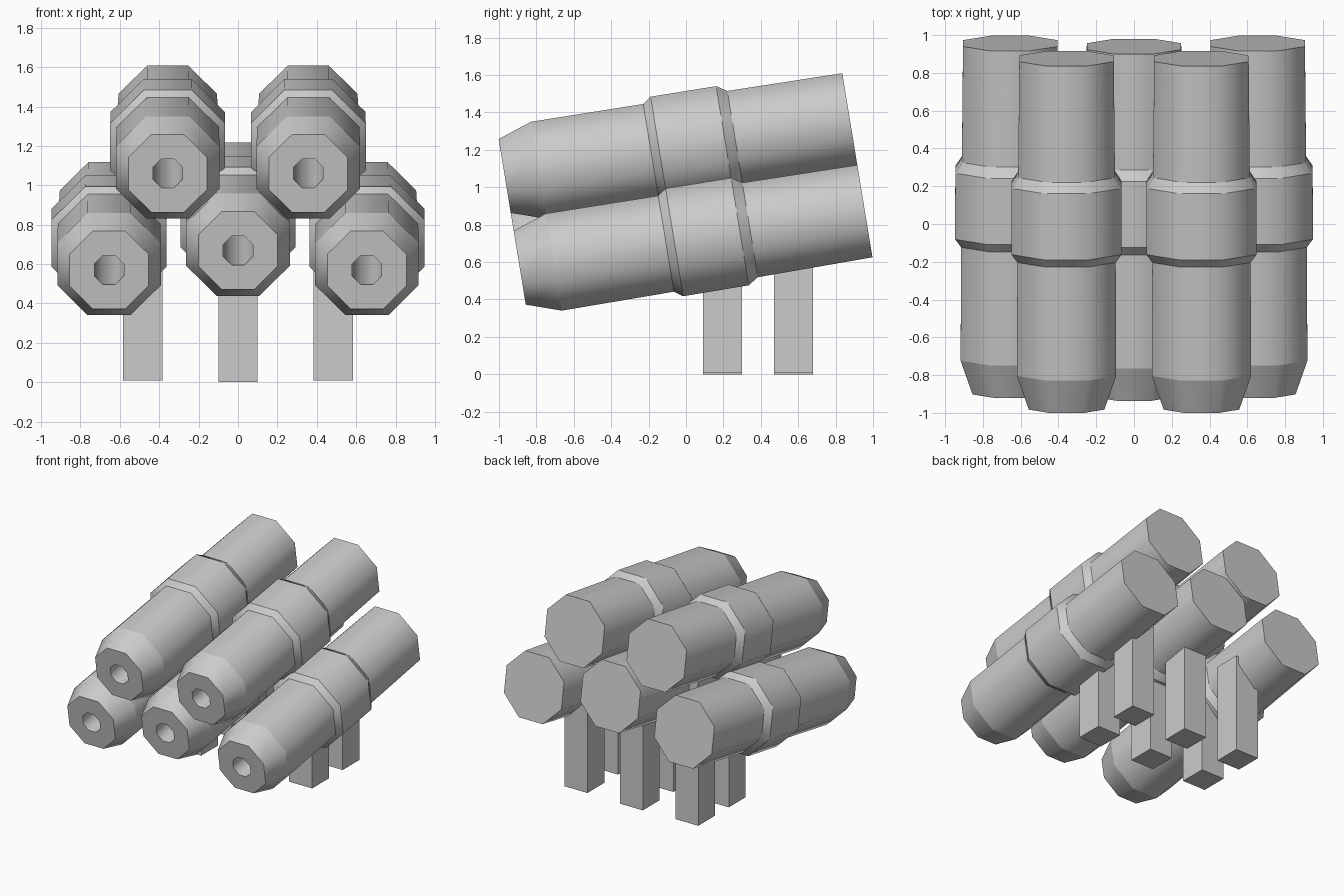
import bpy, bmesh, math
from mathutils import Vector, Matrix

if "Cube" in bpy.data.objects:
    bpy.data.objects.remove(bpy.data.objects["Cube"])

SIDES = 8
TILT = math.radians(9.3)
# (distance from nose, flat-to-centre radius): bore, nose, collar, tail
PROFILE = [(0.95, 0.075), (0, 0.075), (0, 0.2), (0.185, 0.263), (0.793, 0.26),
           (0.838, 0.292), (1.193, 0.291), (1.248, 0.256), (1.87, 0.25)]


def new_object(name, bm):
    bmesh.ops.recalc_face_normals(bm, faces=bm.faces)
    mesh = bpy.data.meshes.new(name)
    bm.to_mesh(mesh)
    bm.free()
    obj = bpy.data.objects.new(name, mesh)
    bpy.context.collection.objects.link(obj)
    return obj


def tube(name, x, offset):
    """Octagonal tube; offset is measured square to the tilted axis."""
    bm = bmesh.new()
    rings = []
    for t, r in PROFILE:
        rad = r / math.cos(math.pi / SIDES)
        ring = []
        for i in range(SIDES):
            a = 2 * math.pi * (i + 0.5) / SIDES
            ring.append(bm.verts.new((rad * math.cos(a), t, rad * math.sin(a))))
        rings.append(ring)
    for a, b in zip(rings, rings[1:]):
        for i in range(SIDES):
            j = (i + 1) % SIDES
            bm.faces.new((a[i], a[j], b[j], b[i])).smooth = True
    bm.faces.new(rings[0])
    bm.faces.new(rings[-1])
    # crisp ring edges, soft lengthwise edges
    for ring in rings:
        for i in range(SIDES):
            bm.edges.get((ring[i], ring[(i + 1) % SIDES])).smooth = False
    rot = Matrix.Rotation(TILT, 4, 'X')
    nose = Vector((x, -0.889, 0.57)) + rot @ Vector((0, 0, offset))
    bm.transform(Matrix.Translation(nose) @ rot)
    return new_object(name, bm)


def leg(name, x, y, bottom, top):
    bm = bmesh.new()
    bmesh.ops.create_cube(bm, size=1)
    bm.transform(Matrix.Translation((x, y, (bottom + top) / 2))
                 @ Matrix.Diagonal((0.2, 0.21, top - bottom, 1)))
    return new_object(name, bm)


# Tubes: three below, two above
tube("lower_tube_middle", 0, 0.1)
for side, s in (("left", -1), ("right", 1)):
    tube("lower_tube_" + side, s * 0.655, 0)
    tube("upper_tube_" + side, s * 0.357, 0.497)

# Two rows of three legs
for row, y, top in (("front", 0.195, 0.72), ("back", 0.575, 0.78)):
    for side, x, bottom in (("left", -0.483, 0.008), ("middle", 0, 0), ("right", 0.483, 0.008)):
        leg(f"{row}_leg_{side}", x, y, bottom, top)
